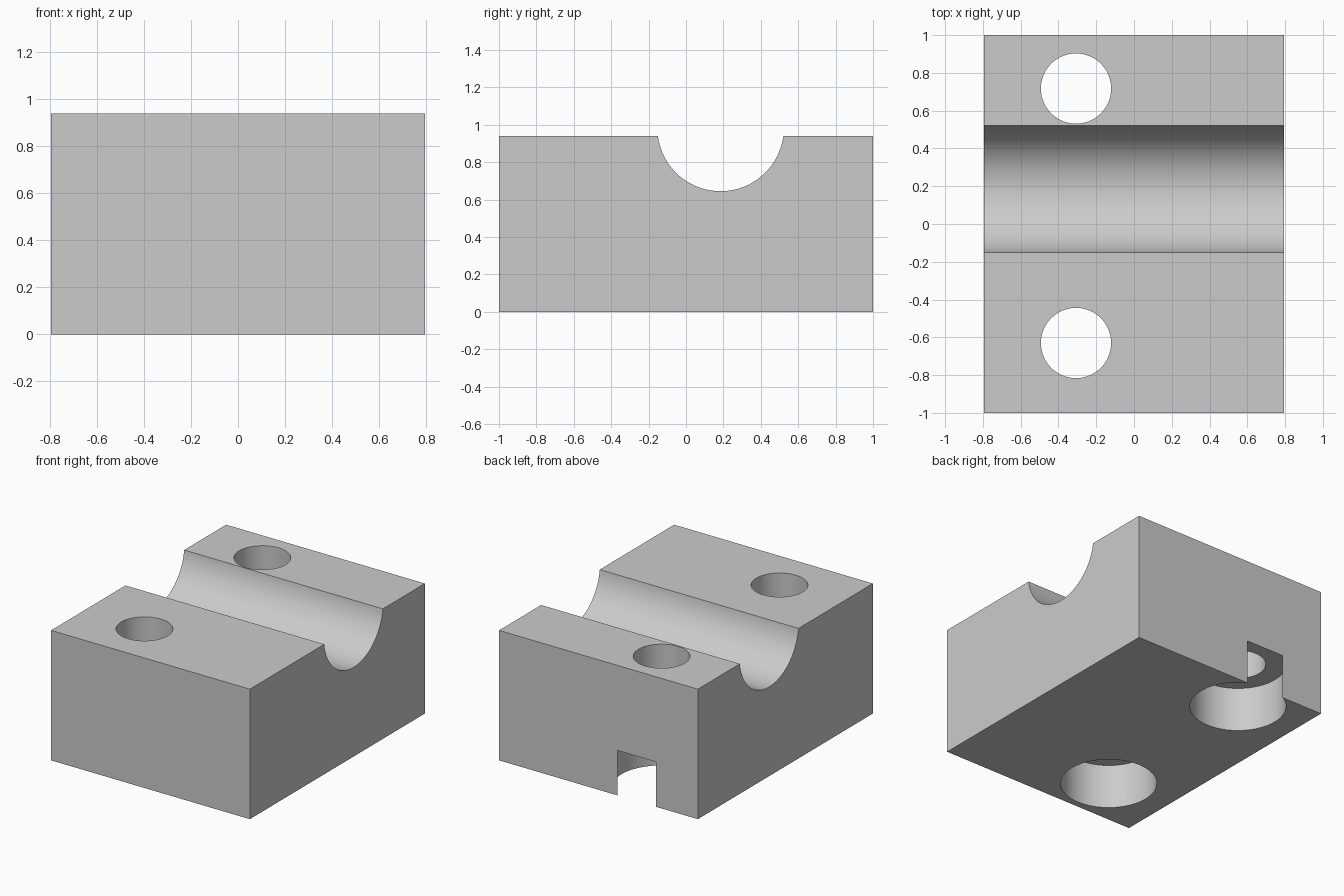
import bpy
import math

cube = bpy.data.objects.get("Cube")
if cube:
    bpy.data.objects.remove(cube, do_unlink=True)

WIDTH, LENGTH, HEIGHT = 1.59, 2.0, 0.94
GROOVE_Y, GROOVE_Z, GROOVE_R = 0.185, 0.983, 0.338
HOLE_X, HOLE_YS, HOLE_R = -0.307, (-0.63, 0.717), 0.186
BORE_R, BORE_DEPTH = 0.322, 0.325

grey = bpy.data.materials.new("light grey")
grey.use_nodes = True
colour = (0.6, 0.6, 0.6, 1)
grey.diffuse_color = colour
grey.node_tree.nodes["Principled BSDF"].inputs["Base Color"].default_value = colour


def cylinder(name, radius, depth, location, rotation=(0, 0, 0)):
    bpy.ops.mesh.primitive_cylinder_add(vertices=96, radius=radius, depth=depth,
                                        location=location, rotation=rotation)
    obj = bpy.context.object
    obj.name = name
    obj.hide_render = True
    return obj


# Solid block
bpy.ops.mesh.primitive_cube_add(size=1, location=(0, 0, HEIGHT / 2))
block = bpy.context.object
block.name = "clamp_block"
block.scale = (WIDTH, LENGTH, HEIGHT)
bpy.ops.object.transform_apply(location=True, rotation=True, scale=True)
block.data.materials.append(grey)

# Round groove across the top
cutters = [cylinder("groove_cutter", GROOVE_R, 2 * WIDTH,
                    (0, GROOVE_Y, GROOVE_Z), (0, math.pi / 2, 0))]

# Through holes, with wide counterbores from below
for y in HOLE_YS:
    cutters.append(cylinder("hole_cutter", HOLE_R, 3 * HEIGHT, (HOLE_X, y, HEIGHT / 2)))
    cutters.append(cylinder("counterbore_cutter", BORE_R, 2 * BORE_DEPTH, (HOLE_X, y, 0)))

# Cut the block and discard the cutters
bpy.ops.object.select_all(action="DESELECT")
block.select_set(True)
bpy.context.view_layer.objects.active = block
for cutter in cutters:
    cut = block.modifiers.new("cut", "BOOLEAN")
    cut.operation = "DIFFERENCE"
    cut.solver = "EXACT"
    cut.object = cutter
    bpy.ops.object.modifier_apply(modifier=cut.name)
    bpy.data.objects.remove(cutter, do_unlink=True)

bpy.ops.object.shade_smooth_by_angle(angle=math.radians(30))
